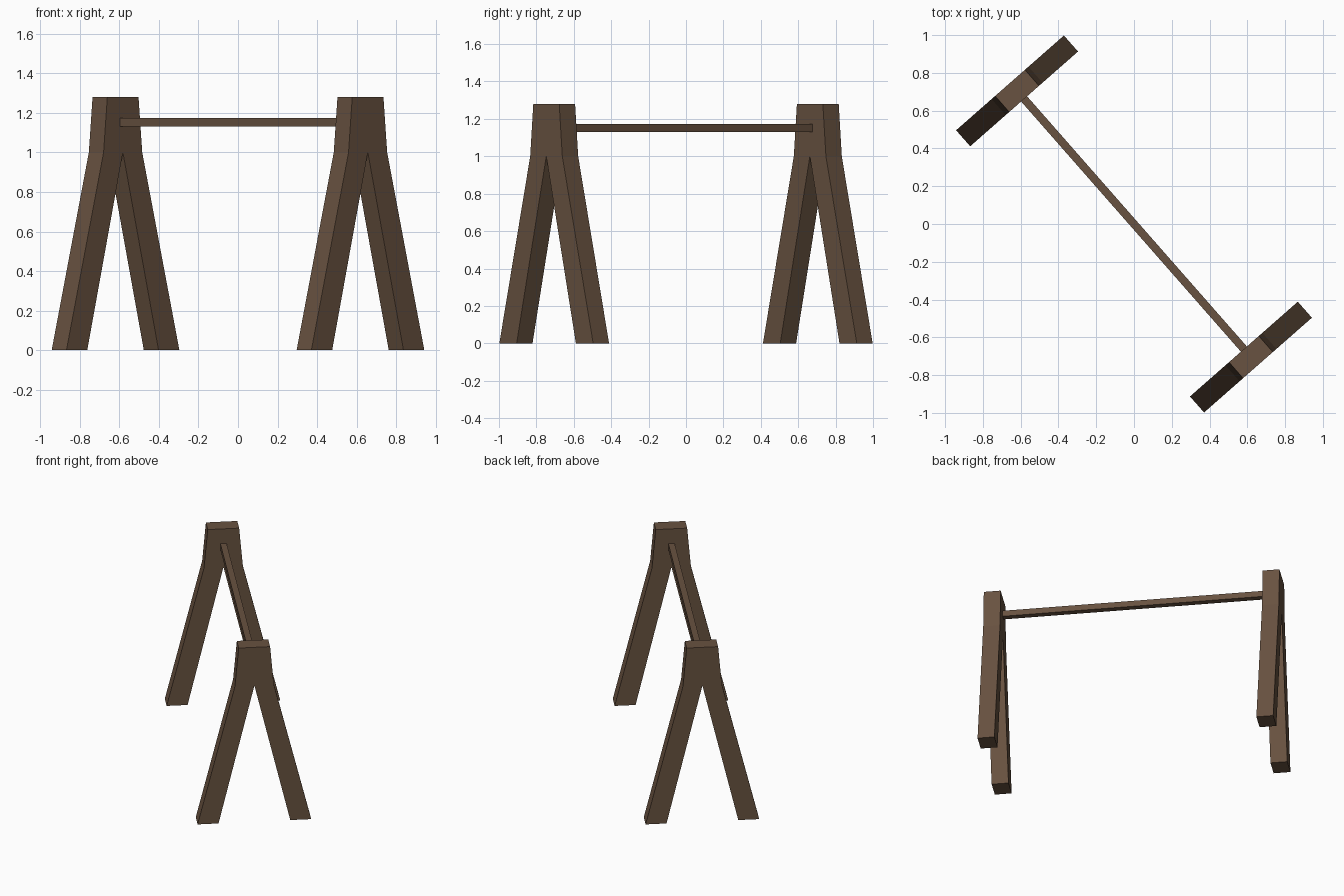
import bpy, bmesh
from math import radians
from mathutils import Matrix

if "Cube" in bpy.data.objects:
    bpy.data.objects.remove(bpy.data.objects["Cube"])

ANGLE = radians(41.3)      # whole stand is turned about z
OFFSET = 0.938             # trestle centre to origin
THICK = 0.113
TURN = Matrix.Rotation(ANGLE, 4, 'Z')

wood = bpy.data.materials.new("dark_wood")
wood.diffuse_color = (0.14, 0.085, 0.052, 1)
wood.use_nodes = True
wood.node_tree.nodes["Principled BSDF"].inputs["Base Color"].default_value = wood.diffuse_color


def prism(name, profile, y0, y1):
    """Extrude an (x, z) profile from y0 to y1, then turn it with the stand."""
    bm = bmesh.new()
    face = bm.faces.new([bm.verts.new((x, y0, z)) for x, z in profile])
    out = bmesh.ops.extrude_face_region(bm, geom=[face])
    verts = [g for g in out["geom"] if isinstance(g, bmesh.types.BMVert)]
    bmesh.ops.translate(bm, verts=verts, vec=(0, y1 - y0, 0))
    bmesh.ops.recalc_face_normals(bm, faces=bm.faces)
    bm.transform(TURN)
    mesh = bpy.data.meshes.new(name)
    bm.to_mesh(mesh)
    bm.free()
    mesh.materials.append(wood)
    obj = bpy.data.objects.new(name, mesh)
    bpy.context.collection.objects.link(obj)
    return obj


# Forked trestle outline: right half, mirrored to the left
half = [(0.24, 0), (0.38, 0), (0.13, 1.0), (0.105, 1.28)]
outline = [(0, 1.0)] + half + [(-x, z) for x, z in reversed(half)]
for name, side in (("front_trestle", -1), ("back_trestle", 1)):
    c = side * OFFSET
    prism(name, outline, c - THICK / 2, c + THICK / 2)

# Square crossbar between the trestles, slightly let into them
r, zc = 0.021, 1.152
end = OFFSET - THICK / 2 + 0.005
prism("crossbar", [(-r, zc - r), (r, zc - r), (r, zc + r), (-r, zc + r)], -end, end)
